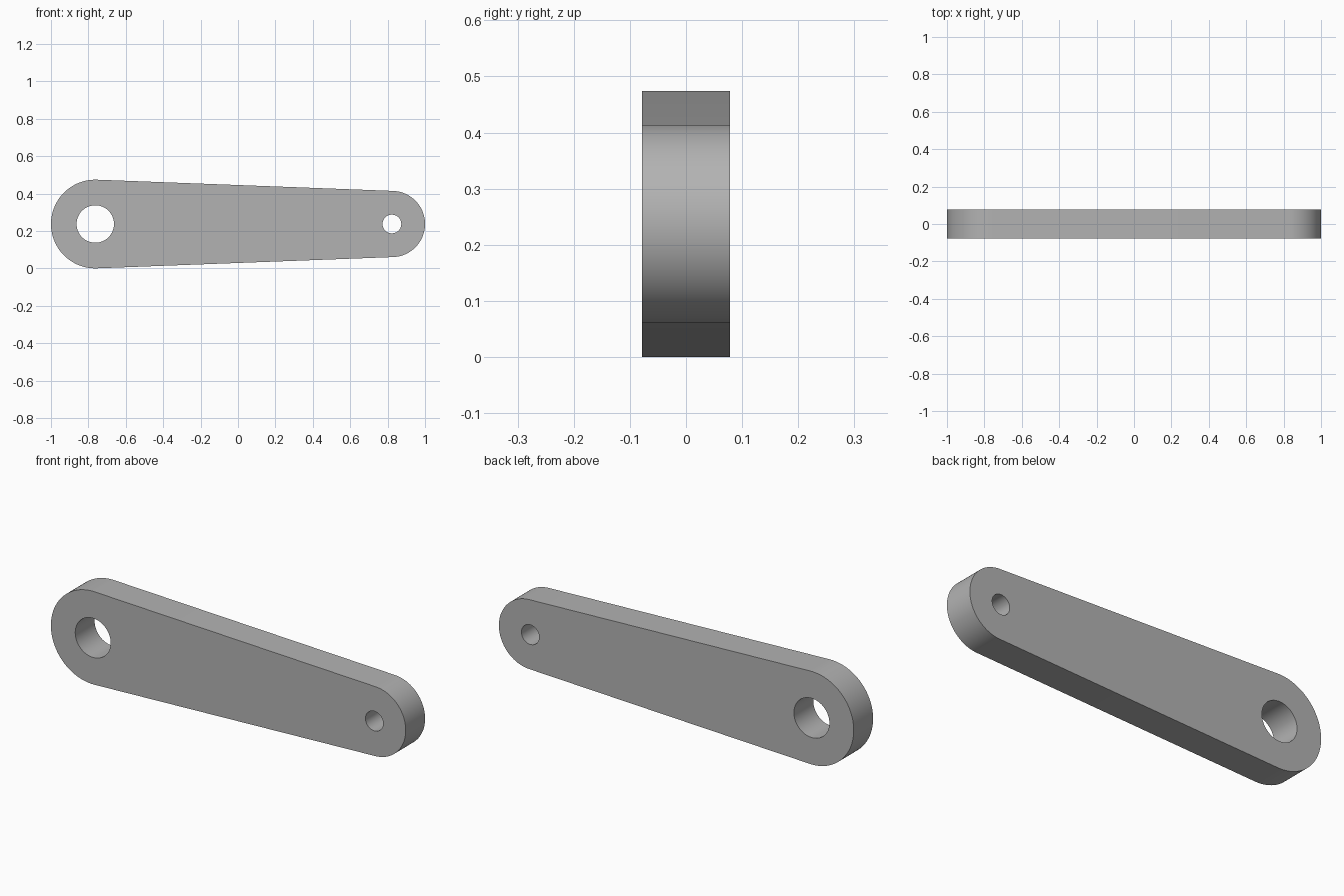
import bpy, bmesh
from math import pi, cos, sin, asin, radians
from mathutils import Vector

cube = bpy.data.objects.get("Cube")
if cube:
    bpy.data.objects.remove(cube, do_unlink=True)

HALF_DEPTH = 0.078
AXIS_Z = 0.237
BIG_X, BIG_R, BIG_HOLE = -0.763, 0.237, 0.1
SMALL_X, SMALL_R, SMALL_HOLE = 0.823, 0.177, 0.05


def arc(x, radius, start, end, steps):
    """Points on a circle around the arm's long axis, in the front plane."""
    angles = [start + (end - start) * i / steps for i in range(steps + 1)]
    return [(x + radius * cos(a), -HALF_DEPTH, AXIS_Z + radius * sin(a)) for a in angles]


def add_loop(bm, points):
    verts = [bm.verts.new(p) for p in points]
    return [bm.edges.new((v, verts[i - 1])) for i, v in enumerate(verts)]


# Outline: two round ends joined by their common tangents
lean = asin((BIG_R - SMALL_R) / (SMALL_X - BIG_X))
tangent = pi / 2 - lean
outline = (arc(SMALL_X, SMALL_R, -tangent, tangent, 48)
           + arc(BIG_X, BIG_R, tangent, 2 * pi - tangent, 48))

# Plate with a large and a small through hole
bm = bmesh.new()
edges = add_loop(bm, outline)
for x, radius in ((BIG_X, BIG_HOLE), (SMALL_X, SMALL_HOLE)):
    edges += add_loop(bm, arc(x, radius, 0, 2 * pi, 64)[:-1])
bmesh.ops.triangle_fill(bm, edges=edges, use_beauty=True, normal=Vector((0, -1, 0)))
result = bmesh.ops.extrude_face_region(bm, geom=bm.faces[:], use_keep_orig=True)
back = [g for g in result["geom"] if isinstance(g, bmesh.types.BMVert)]
bmesh.ops.translate(bm, verts=back, vec=(0, 2 * HALF_DEPTH, 0))
bmesh.ops.recalc_face_normals(bm, faces=bm.faces[:])
mesh = bpy.data.meshes.new("lever_arm")
bm.to_mesh(mesh)
bm.free()

arm = bpy.data.objects.new("lever_arm", mesh)
bpy.context.collection.objects.link(arm)

# Plain grey metal
grey = bpy.data.materials.new("plain_grey")
grey.use_nodes = True
colour = (0.45, 0.45, 0.45, 1)
grey.diffuse_color = colour
grey.node_tree.nodes["Principled BSDF"].inputs["Base Color"].default_value = colour
mesh.materials.append(grey)

bpy.context.view_layer.objects.active = arm
arm.select_set(True)
bpy.ops.object.shade_smooth_by_angle(angle=radians(30))
